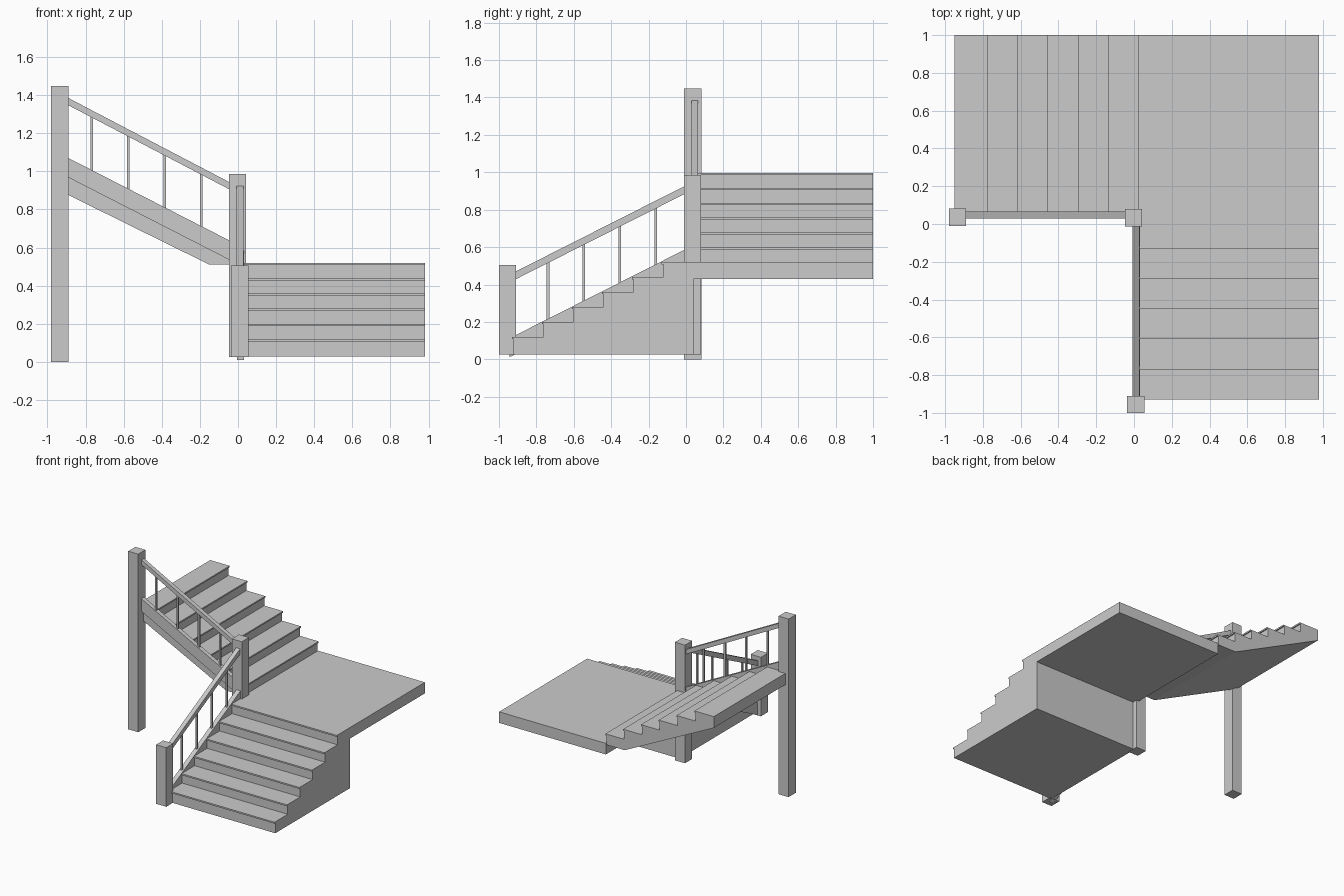
import bpy
from mathutils import Vector

if "Cube" in bpy.data.objects:
    bpy.data.objects.remove(bpy.data.objects["Cube"])


def make(name, verts, faces):
    me = bpy.data.meshes.new(name)
    me.from_pydata(verts, [], faces)
    ob = bpy.data.objects.new(name, me)
    bpy.context.collection.objects.link(ob)
    # keep normals consistent and outward
    import bmesh
    bm = bmesh.new()
    bm.from_mesh(me)
    bmesh.ops.recalc_face_normals(bm, faces=bm.faces)
    bm.to_mesh(me)
    bm.free()
    return ob


def extrude(name, profile, axis, lo, hi):
    """Extrude an (along, z) profile across the given axis."""
    def point(p, w):
        return (w, p[0], p[1]) if axis == 'x' else (p[0], w, p[1])
    n = len(profile)
    verts = [point(p, lo) for p in profile] + [point(p, hi) for p in profile]
    faces = [tuple(range(n)), tuple(range(2 * n - 1, n - 1, -1))]
    faces += [(i, (i + 1) % n, n + (i + 1) % n, n + i) for i in range(n)]
    return make(name, verts, faces)


def box(name, x0, x1, y0, y1, z0, z1):
    return extrude(name, [(x0, z0), (x1, z0), (x1, z1), (x0, z1)], 'y', y0, y1)


def sloped(name, axis, lo, hi, a, za, b, zb, depth):
    """Beam with vertical end cuts; za and zb are its top heights."""
    return extrude(name, [(a, za - depth), (b, zb - depth), (b, zb), (a, za)], axis, lo, hi)


def steps(start, direction, z, count, rise=0.08, run=0.16, nose=0.009, thick=0.012):
    """Stepped outline with a thin nosing on each tread."""
    pts = []
    for i in range(count):
        s = start + direction * run * i
        top = z + rise * (i + 1)
        n = s - direction * nose
        pts += [(s, top - rise), (s, top - thick), (n, top - thick), (n, top)]
    return pts


# Stair flights and landing
extrude("lower_flight", steps(-0.921, 1, 0.04, 6)[1:] + [(0.04, 0.52), (0.04, 0.027), (-0.921, 0.027)],
        'x', 0.03, 0.98)
box("landing", 0.02, 0.98, 0.04, 1.0, 0.43, 0.52)
extrude("upper_flight", steps(0.016, -1, 0.517, 6)[1:] +
        [(-0.95, 0.997), (-0.95, 0.905), (-0.15, 0.51), (0.016, 0.51)], 'y', 0.06, 1.0)

# Newel posts
box("lower_newel_post", -0.036, 0.055, -1.0, -0.91, 0.025, 0.505)
box("corner_newel_post", -0.047, 0.043, -0.012, 0.08, 0.025, 0.985)
box("upper_newel_post", -0.98, -0.89, -0.01, 0.082, 0.0, 1.447)

# Side strings and handrails run into the posts
sloped("lower_string", 'x', -0.006, 0.031, -0.945, 0.112, 0.03, 0.605, 0.102)
sloped("upper_string", 'y', 0.03, 0.065, -0.93, 1.09, 0.0, 0.614, 0.102)
sloped("lower_handrail", 'x', -0.008, 0.028, -0.93, 0.46, 0.01, 0.935, 0.042)
sloped("upper_handrail", 'y', 0.03, 0.065, -0.91, 1.395, -0.02, 0.93, 0.038)

# Balusters
for i in range(4):
    y = -0.738 + 0.192 * i
    z = 0.13 + (y + 0.91) * 0.506
    box(f"lower_baluster_{i + 1}", 0.004, 0.018, y - 0.007, y + 0.007, z - 0.02, z + 0.315)
    x = -0.768 + 0.192 * i
    z = 1.07 - (x + 0.89) * 0.512
    box(f"upper_baluster_{i + 1}", x - 0.007, x + 0.007, 0.04, 0.054, z - 0.02, z + 0.295)
